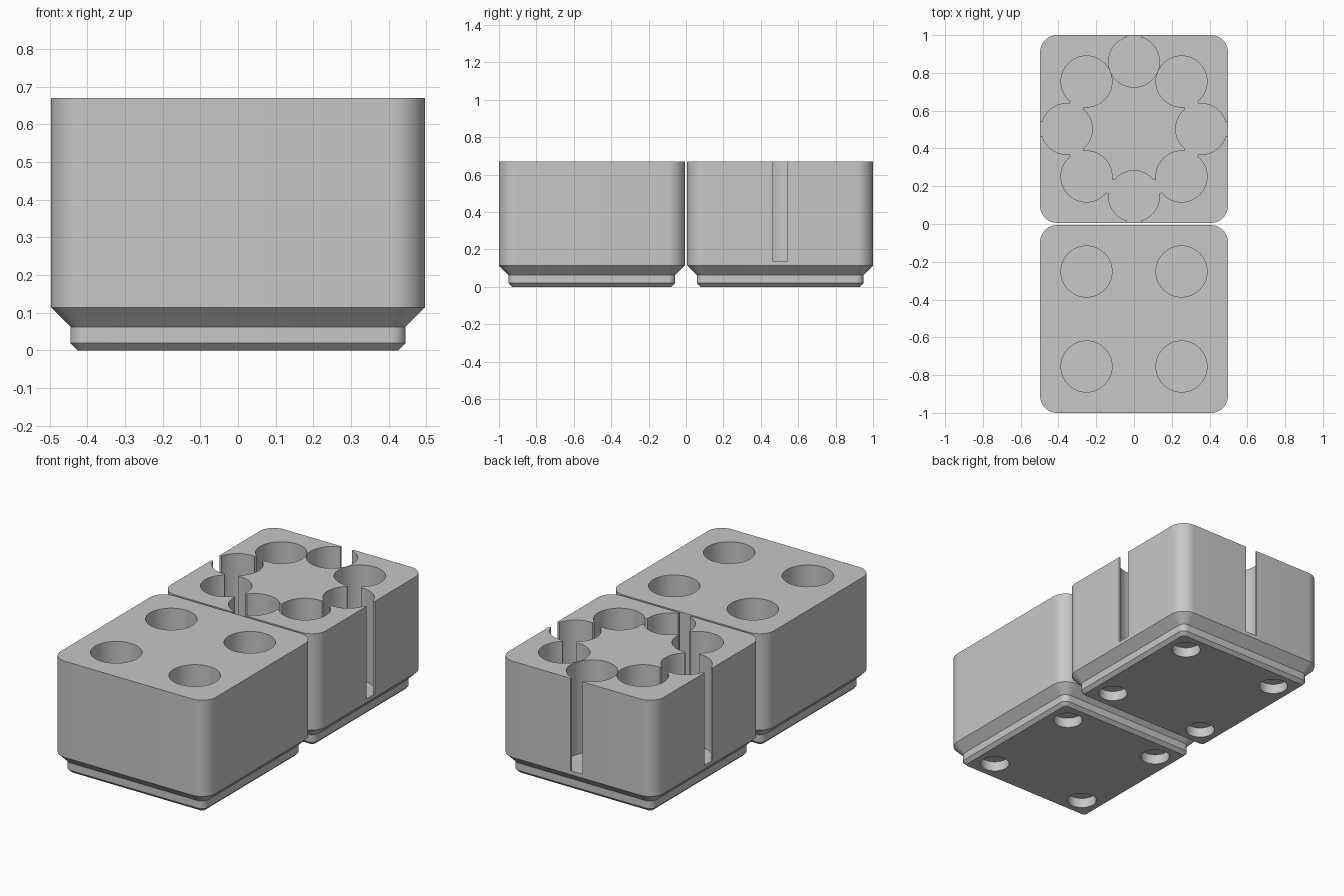
import bpy, bmesh, math

if "Cube" in bpy.data.objects:
    bpy.data.objects.remove(bpy.data.objects["Cube"])

S = 2 / 83.5                      # model units per millimetre
TOP = 28 * S
FLOOR = 0.136                     # bottom of battery pockets
POCKET_R = 0.135
SLOT_W = 0.075
BIN_Y = 21 * S                    # centre of each bin
PITCH = 10.5 * S                  # pocket offset on the square layout

grey = bpy.data.materials.new("light grey plastic")
grey.diffuse_color = (0.57, 0.57, 0.57, 1)
grey.use_nodes = True
grey.node_tree.nodes["Principled BSDF"].inputs["Base Color"].default_value = grey.diffuse_color


def new_object(name, bm):
    bmesh.ops.recalc_face_normals(bm, faces=bm.faces)
    me = bpy.data.meshes.new(name)
    bm.to_mesh(me)
    bm.free()
    ob = bpy.data.objects.new(name, me)
    bpy.context.collection.objects.link(ob)
    me.materials.append(grey)
    return ob


def rounded_ring(bm, half, radius, z, cy, steps=12):
    ring = []
    for q in range(4):
        mid = math.radians(45 + 90 * q)
        cx = math.copysign(half - radius, math.cos(mid))
        cyy = math.copysign(half - radius, math.sin(mid))
        for i in range(steps + 1):
            a = math.radians(90 * q + 90 * i / steps)
            ring.append(bm.verts.new((cx + radius * math.cos(a),
                                      cy + cyy + radius * math.sin(a), z)))
    return ring


def make_bin(name, cy):
    # stepped foot and straight body, lofted from rounded squares (mm)
    bm = bmesh.new()
    profile = [(17.8, 0.8, 0), (18.6, 1.6, 0.8), (18.6, 1.6, 2.6),
               (20.75, 3.75, 4.75), (20.75, 3.75, 28)]
    rings = [rounded_ring(bm, h * S, r * S, z * S, cy) for h, r, z in profile]
    for a, b in zip(rings, rings[1:]):
        for i in range(len(a)):
            j = (i + 1) % len(a)
            bm.faces.new((a[i], a[j], b[j], b[i]))
    bm.faces.new(rings[0][::-1])
    bm.faces.new(rings[-1])
    return new_object(name, bm)


def cut(target, cutter):
    cutter.hide_render = True
    mod = target.modifiers.new("cut", 'BOOLEAN')
    mod.operation = 'DIFFERENCE'
    mod.solver = 'EXACT'
    mod.object = cutter
    bpy.context.view_layer.objects.active = target
    bpy.ops.object.modifier_apply(modifier=mod.name)
    bpy.data.objects.remove(cutter, do_unlink=True)


def cut_round(target, x, y, r, z0, z1, sides=64):
    bm = bmesh.new()
    bmesh.ops.create_cone(bm, cap_ends=True, segments=sides, radius1=r,
                          radius2=r, depth=z1 - z0)
    bmesh.ops.translate(bm, verts=bm.verts, vec=(x, y, (z0 + z1) / 2))
    cut(target, new_object("round_cutter", bm))


def cut_slot(target, x, y, length, angle):
    bm = bmesh.new()
    bmesh.ops.create_cube(bm, size=1)
    c, s = math.cos(angle), math.sin(angle)
    for v in bm.verts:
        px, py = v.co.x * length, v.co.y * SLOT_W
        v.co = (x + px * c - py * s, y + px * s + py * c,
                FLOOR if v.co.z < 0 else TOP + 0.1)
    cut(target, new_object("slot_cutter", bm))


front_bin = make_bin("four_pocket_bin", -BIN_Y)
back_bin = make_bin("eight_pocket_bin", BIN_Y)

# magnet holes under both feet
for ob, cy in ((front_bin, -BIN_Y), (back_bin, BIN_Y)):
    for sx in (-1, 1):
        for sy in (-1, 1):
            cut_round(ob, sx * 13 * S, cy + sy * 13 * S, 3.25 * S, -0.05, 2.4 * S, 48)

# four separate pockets
for sx in (-1, 1):
    for sy in (-1, 1):
        cut_round(front_bin, sx * PITCH, -BIN_Y + sy * PITCH, POCKET_R, FLOOR, TOP + 0.1)

# ring of eight pockets, linked by slots and open to the four sides
ring_r = PITCH * math.sqrt(2)
link_r = ring_r * math.cos(math.pi / 8)
for k in range(8):
    a = k * math.pi / 4
    cut_round(back_bin, ring_r * math.cos(a), BIN_Y + ring_r * math.sin(a),
              POCKET_R, FLOOR, TOP + 0.1)
for k in range(8):
    a = (k + 0.5) * math.pi / 4
    cut_slot(back_bin, link_r * math.cos(a), BIN_Y + link_r * math.sin(a),
             0.06, a + math.pi / 2)
for k in range(4):
    a = k * math.pi / 2
    cut_slot(back_bin, 0.5 * math.cos(a), BIN_Y + 0.5 * math.sin(a), 0.1, a)

# smooth round walls, crisp edges
bpy.ops.object.select_all(action='DESELECT')
for ob in (front_bin, back_bin):
    ob.select_set(True)
bpy.context.view_layer.objects.active = front_bin
bpy.ops.object.shade_smooth_by_angle(angle=math.radians(30))
